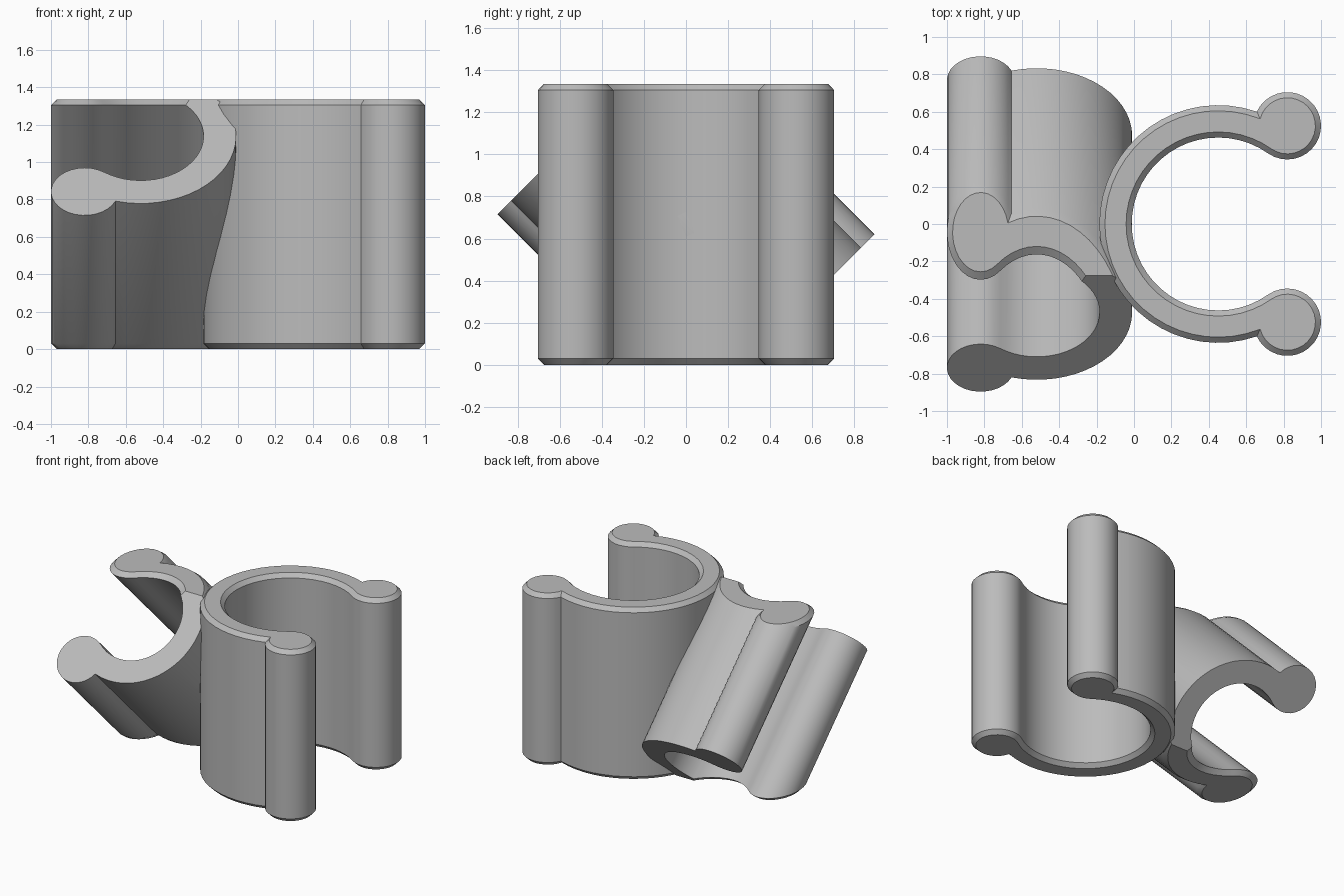
import bpy, bmesh
from math import pi, sin, cos, acos, atan2, sqrt
from mathutils import Vector

cube = bpy.data.objects.get("Cube")
if cube:
    bpy.data.objects.remove(cube)

HEIGHT = 1.335
MID = HEIGHT / 2
CHAMFER = 0.03
BULB = 0.18

grey = bpy.data.materials.new("plain grey")
grey.use_nodes = True
colour = (0.5, 0.5, 0.5, 1)
grey.diffuse_color = colour
grey.node_tree.nodes["Principled BSDF"].inputs["Base Color"].default_value = colour


def arc(cx, cy, r, start, end, n):
    angles = [start + (end - start) * i / n for i in range(n + 1)]
    return [(cx + r * cos(a), cy + r * sin(a)) for a in angles]


def clip_profile(bulb_x, bulb_y, thickness, inset):
    """C-shaped outline opening to +x, with a round bulb on each tip."""
    tip = atan2(bulb_y, bulb_x)
    reach = sqrt(bulb_x ** 2 + bulb_y ** 2)
    outer = reach - BULB + thickness - inset
    inner = reach - BULB + inset
    b = BULB - inset
    notch = tip + acos((outer ** 2 + reach ** 2 - b ** 2) / (2 * outer * reach))
    turn = atan2(outer * sin(notch) - bulb_y, outer * cos(notch) - bulb_x)
    upper = arc(0, 0, outer, pi, notch, 16)
    upper += arc(bulb_x, bulb_y, b, turn, tip - pi, 24)[1:]
    upper += arc(0, 0, inner, tip, pi, 18)[1:]
    return upper + [(x, -y) for x, y in reversed(upper[1:-1])]


def make_clip(name, bulb_x, bulb_y, thickness, place, end_planes=()):
    """Loft the outline upwards with chamfered rims, then trim the ends."""
    bm = bmesh.new()
    loops = []
    for z, inset in ((0, CHAMFER), (CHAMFER, 0),
                     (HEIGHT - CHAMFER, 0), (HEIGHT, CHAMFER)):
        outline = clip_profile(bulb_x, bulb_y, thickness, inset)
        loops.append([bm.verts.new(place(x, y, z)) for x, y in outline])
    for low, high in zip(loops, loops[1:]):
        for i in range(len(low)):
            j = (i + 1) % len(low)
            bm.faces.new((low[i], low[j], high[j], high[i]))
    bm.faces.new(loops[0])
    bm.faces.new(loops[-1])
    for point, normal in end_planes:
        bmesh.ops.bisect_plane(bm, geom=bm.verts[:] + bm.edges[:] + bm.faces[:],
                               dist=1e-5, plane_co=point, plane_no=normal,
                               clear_outer=True)
        rim = [e for e in bm.edges if e.is_boundary]
        bmesh.ops.holes_fill(bm, edges=rim, sides=0)
    bmesh.ops.recalc_face_normals(bm, faces=bm.faces[:])
    mesh = bpy.data.meshes.new(name)
    bm.to_mesh(mesh)
    bm.free()
    mesh.materials.append(grey)
    obj = bpy.data.objects.new(name, mesh)
    bpy.context.collection.objects.link(obj)
    bpy.ops.object.select_all(action='DESELECT')
    obj.select_set(True)
    bpy.context.view_layer.objects.active = obj
    bpy.ops.object.shade_smooth_by_angle(angle=pi / 6)


def upright(x, y, z):
    return Vector((0.45 + x, y, z))


def leaning(x, y, z):
    # horizontal slices of a tube leaning 45 degrees to the front
    slide = min(max(z, CHAMFER), HEIGHT - CHAMFER) - MID
    return Vector((-0.52 - x, -sqrt(2) * y - slide, z))


# Large upright clip
make_clip("upright_clip", 0.37, 0.525, 0.173, upright)

# Smaller leaning clip, cut square at both ends and level at top and bottom
axis = Vector((0, -1, 1)).normalized()
centre = Vector((0, 0, MID))
ends = [(centre + axis * MID * s, axis * s) for s in (1, -1)]
make_clip("leaning_clip", 0.30, 0.42, 0.174, leaning, ends)
